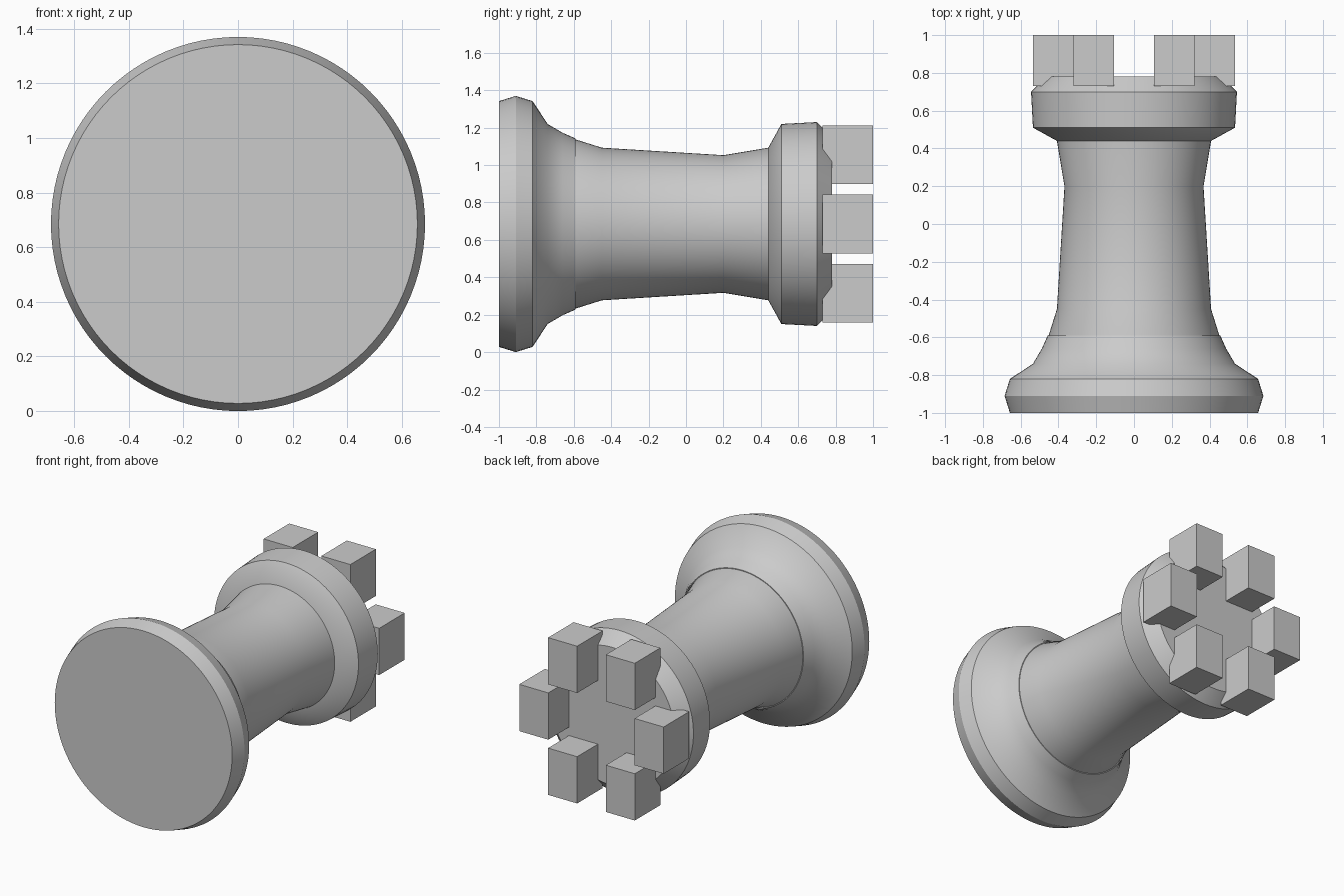
import bpy
import bmesh
import math

cube = bpy.data.objects.get("Cube")
if cube:
    bpy.data.objects.remove(cube, do_unlink=True)

AXIS_Z = 0.685   # height of the lying piece's axis
SIDES = 96

grey = bpy.data.materials.new("plain grey")
grey.use_nodes = True
colour = (0.6, 0.6, 0.6, 1)
grey.diffuse_color = colour
grey.node_tree.nodes["Principled BSDF"].inputs["Base Color"].default_value = colour


def add_object(name, bm):
    bmesh.ops.recalc_face_normals(bm, faces=bm.faces)
    mesh = bpy.data.meshes.new(name)
    bm.to_mesh(mesh)
    bm.free()
    mesh.materials.append(grey)
    obj = bpy.data.objects.new(name, mesh)
    bpy.context.collection.objects.link(obj)
    return obj


def turned(name, profile):
    """Solid of revolution about the y axis from (y, radius) points."""
    bm = bmesh.new()
    rings = []
    for y, r in profile:
        angles = [2 * math.pi * i / SIDES for i in range(SIDES)]
        rings.append([bm.verts.new((r * math.cos(a), y, AXIS_Z + r * math.sin(a)))
                      for a in angles])
    for low, high in zip(rings, rings[1:]):
        for i in range(SIDES):
            j = (i + 1) % SIDES
            bm.faces.new((low[i], low[j], high[j], high[i]))
    bm.faces.new(rings[0])
    bm.faces.new(rings[-1])
    obj = add_object(name, bm)
    bpy.ops.object.select_all(action='DESELECT')
    obj.select_set(True)
    bpy.context.view_layer.objects.active = obj
    bpy.ops.object.shade_smooth_by_angle(angle=math.radians(30))


# Flared foot
turned("base", [(-1, 0.657), (-0.91, 0.685), (-0.82, 0.657), (-0.74, 0.535),
                (-0.66, 0.488), (-0.59, 0.457)])

# Waisted shaft, its lower end set inside the foot
turned("column", [(-0.62, 0.452), (-0.59, 0.452), (-0.45, 0.408),
                  (0.2, 0.368), (0.44, 0.408), (0.46, 0.408)])

# Collar with a chamfered flat top
turned("crown", [(0.44, 0.408), (0.51, 0.535), (0.7, 0.545), (0.78, 0.463)])

# Six square-set battlements in a ring
for i in range(6):
    a = i * math.pi / 3
    bm = bmesh.new()
    bmesh.ops.create_cube(bm, size=1)
    bmesh.ops.scale(bm, vec=(0.215, 0.27, 0.313), verts=bm.verts)
    bmesh.ops.translate(bm, verts=bm.verts, vec=(
        0.427 * math.cos(a), 0.865, AXIS_Z + 0.427 * math.sin(a)))
    add_object(f"battlement_{i + 1}", bm)
